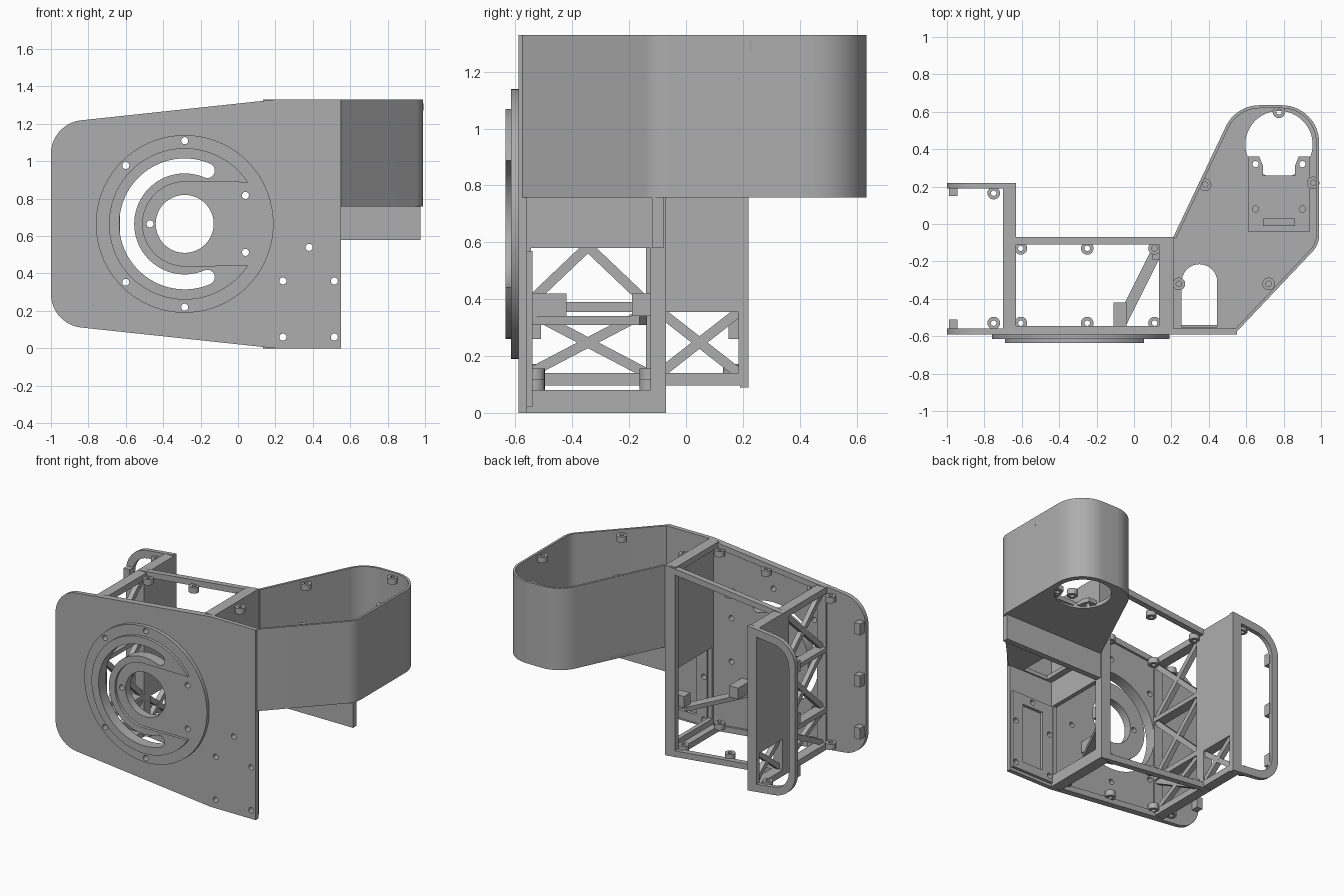
import bpy, bmesh, math
from mathutils import Vector

if "Cube" in bpy.data.objects:
    bpy.data.objects.remove(bpy.data.objects["Cube"])

grey = bpy.data.materials.new("plain grey")
grey.use_nodes = True
GREY = (0.42, 0.42, 0.42, 1)
grey.diffuse_color = GREY
grey.node_tree.nodes["Principled BSDF"].inputs["Base Color"].default_value = GREY


# profile helpers
def arc(cx, cy, r, a0, a1, n=24):
    return [(cx + r * math.cos(math.radians(a0 + (a1 - a0) * i / n)),
             cy + r * math.sin(math.radians(a0 + (a1 - a0) * i / n))) for i in range(n + 1)]


def circle(cx, cy, r, n=32):
    return arc(cx, cy, r, 0, 360, n)[:-1]


def rect(a0, b0, a1, b1):
    return [(a0, b0), (a1, b0), (a1, b1), (a0, b1)]


def rounded(corners, n=10):
    """Polygon of (a, b, radius) corners with arcs at the rounded ones."""
    out = []
    for i, (a, b, r) in enumerate(corners):
        p = Vector((a, b))
        if not r:
            out.append((a, b))
            continue
        u = (Vector(corners[i - 1][:2]) - p).normalized()
        v = (Vector(corners[(i + 1) % len(corners)][:2]) - p).normalized()
        half = u.angle(v) / 2
        c = p + (u + v).normalized() * r / math.sin(half)
        s, e = p + u * r / math.tan(half) - c, p + v * r / math.tan(half) - c
        a0 = math.atan2(s.y, s.x)
        turn = (math.atan2(e.y, e.x) - a0 + math.pi) % (2 * math.pi) - math.pi
        out += arc(c.x, c.y, r, math.degrees(a0), math.degrees(a0 + turn), n)
    return out


def ribbon(path, t):
    """Closed outline of an open path thickened by t on one side."""
    pts = [Vector(p) for p in path]
    inner = []
    for i, p in enumerate(pts):
        d = (pts[min(i + 1, len(pts) - 1)] - pts[max(i - 1, 0)]).normalized()
        inner.append(p + Vector((d.y, -d.x)) * t)
    return path + [tuple(p) for p in reversed(inner)]


def plate(name, loops, axis, lo, hi):
    """Extrude an outline with holes along an axis between lo and hi."""
    cu = bpy.data.curves.new(name, "CURVE")
    cu.dimensions, cu.fill_mode, cu.extrude = "2D", "BOTH", (hi - lo) / 2
    for loop in loops:
        sp = cu.splines.new("POLY")
        sp.points.add(len(loop) - 1)
        for q, (a, b) in zip(sp.points, loop):
            q.co = (a, b, 0, 1)
        sp.use_cyclic_u = True
    tmp = bpy.data.objects.new(name + "_outline", cu)
    me = bpy.data.meshes.new_from_object(tmp)
    bpy.data.objects.remove(tmp)
    bm = bmesh.new()
    bm.from_mesh(me)
    mid = (lo + hi) / 2
    for v in bm.verts:
        a, b, c = v.co
        c += mid
        v.co = {"x": (c, a, b), "y": (a, c, b), "z": (a, b, c)}[axis]
    bmesh.ops.remove_doubles(bm, verts=bm.verts, dist=1e-5)
    bmesh.ops.recalc_face_normals(bm, faces=bm.faces)
    bm.to_mesh(me)
    me.materials.clear()
    me.materials.append(grey)
    ob = bpy.data.objects.new(name, me)
    bpy.context.collection.objects.link(ob)
    bpy.ops.object.select_all(action="DESELECT")
    ob.select_set(True)
    bpy.context.view_layer.objects.active = ob
    bpy.ops.object.shade_smooth_by_angle(angle=math.radians(30))
    return ob


def box(name, x0, x1, y0, y1, z0, z1):
    return plate(name, [rect(x0, y0, x1, y1)], "z", z0, z1)


def bar(name, p, q, w, axis, lo, hi):
    p, q = Vector(p), Vector(q)
    d = (q - p).normalized() * w / 2
    n = Vector((-d.y, d.x))
    return plate(name, [[tuple(k) for k in (p + n, q + n, q - n, p - n)]], axis, lo, hi)


# sloping top and bottom of the body
H = 1.33
def low(x):
    return max(0, (0.2 - x) * 0.107)


def high(x):
    return H - low(x)


# front plate with C slot, bore and screw holes
CX, CZ = -0.285, 0.665
slot = (arc(CX, CZ, 0.35, 67, 293, 48) + arc(CX + 0.121, CZ - 0.285, 0.04, 293, 473, 10)[1:-1]
        + arc(CX, CZ, 0.27, 293, 67, 48) + arc(CX + 0.121, CZ + 0.285, 0.04, 247, 427, 10)[1:-1])
bore = circle(CX, CZ, 0.155, 48)
disc_screws = [circle(a, CZ + s * b, 0.019, 14) for a, b in ((-0.6, 0.312), (CX, 0.445), (0.04, 0.152))
               for s in (-1, 1)] + [circle(-0.47, CZ, 0.019, 14)]
panel_screws = [circle(a, b, 0.019, 14) for a, b in
                ((0.24, 0.06), (0.515, 0.06), (0.24, 0.36), (0.515, 0.36), (0.38, 0.54))]
outline = rounded([(-1, low(-1), 0.18), (0.2, 0, 0), (0.55, 0, 0), (0.55, H, 0), (0.2, H, 0),
                   (-1, high(-1), 0.18)])
plate("front_plate", [outline, slot, bore] + disc_screws + panel_screws, "y", -0.59, -0.56)
plate("front_disc", [circle(CX, CZ, 0.475, 72), slot, bore] + disc_screws, "y", -0.615, -0.59)
raised = arc(CX, CZ, 0.405, 33.3, 326.7, 60) + arc(CX, CZ, 0.225, 270, 90, 32)
plate("raised_c_ring", [raised, slot], "y", -0.635, -0.615)
plate("inner_panel", [rect(0.215, 0.02, 0.54, 0.57), rect(0.3, 0.08, 0.46, 0.5)] + panel_screws,
      "y", -0.56, -0.54)

# open body frame
L, R = -0.7, 0.21
frame = [(L, low(L)), (0.2, 0), (R, 0), (R, H), (0.2, H), (L, high(L))]
window = [(L + 0.07, low(-0.63) + 0.04), (0.135, 0.05), (0.135, H - 0.05), (L + 0.07, high(-0.63) - 0.04)]
plate("rear_frame", [frame, window], "y", -0.11, -0.07)
plate("right_wall", [rect(-0.56, 0, -0.07, H), rect(-0.545, 0.08, -0.125, 0.58)], "x", 0.18, R)
for nm, z in (("bottom", 0), ("top", H - 0.04)):
    box(nm + "_cross_rail", 0.135, 0.19, -0.56, -0.08, z, z + 0.04)
    rail = [(L, low(L)), (0.2, 0), (0.2, 0.04), (L, low(L) + 0.04)]
    if z:
        rail = [(a, H - b) for a, b in rail]
    plate(nm + "_front_rail", [rail], "y", -0.565, -0.545)

# truss side wall with its crossed braces
Z0, Z1 = low(L), high(L)
bays = [(-0.55, -0.14, 0.14, 0.355), (-0.09, 0.185, 0.14, 0.355),
        (-0.55, -0.14, 0.39, 0.78), (-0.55, -0.14, 0.81, 1.19)]
plate("left_wall", [rect(-0.56, Z0, 0.22, Z1)] + [rect(a, c, b, d) for a, b, c, d in bays],
      "x", L, -0.63)
for a, b, c, d in bays:
    bar("truss_brace_up", (a, c), (b, d), 0.035, "x", -0.675, -0.64)
    bar("truss_brace_down", (a, d), (b, c), 0.035, "x", -0.674, -0.641)

# rear flange on the wing, and ears along both wing edges
flange = rounded([(-1, low(-1), 0.18), (-0.63, low(-0.63), 0), (-0.63, high(-0.63), 0), (-1, high(-1), 0.18)])
opening = rounded([(-0.95, 0.18, 0.13), (-0.7, 0.15, 0), (-0.7, 1.18, 0), (-0.95, 1.15, 0.13)])
plate("rear_flange", [flange, opening], "y", 0.19, 0.22)
for y0, y1 in ((-0.56, -0.51), (0.15, 0.2)):
    for z in (0.3, 0.665, 1.03):
        box("wing_ear", -0.99, -0.945, y0, y1, z - 0.04, z + 0.04)


# screw bosses
def boss(x, y, z):
    plate("screw_boss", [circle(x, y, 0.034, 16), circle(x, y, 0.015, 12)], "z", z, z + 0.04)


for x, ys in ((-0.605, (-0.13, -0.53)), (-0.25, (-0.13, -0.53)), (0.11, (-0.13, -0.53)),
              (-0.75, (0.165, -0.53))):
    for y in ys:
        boss(x, y, low(x) + 0.03)
        boss(x, y, high(x) - 0.07)

# slanted shelf inside the body
bar("shelf_brace", (-0.08, -0.55), (0.12, -0.15), 0.06, "z", 0.31, 0.34)
box("shelf_front_block", -0.11, -0.04, -0.56, -0.42, 0.34, 0.42)
box("shelf_rear_block", 0.1, 0.18, -0.19, -0.12, 0.34, 0.42)

# tall rounded shroud with its floor
FLOOR = 0.757
path = rounded([(R, -0.07, 0), (0.545, 0.635, 0.2), (0.99, 0.635, 0.2), (0.99, -0.11, 0.13), (0.55, -0.575, 0)], 16)
plate("shroud_wall", [ribbon(path, 0.016)], "z", FLOOR, H)
arch = arc(0.35, -0.31, 0.095, 0, 180, 16) + [(0.255, -0.55), (0.445, -0.55)]
plate("shroud_floor", [path + [(R - 0.01, -0.575)], arch, circle(0.775, 0.425, 0.18, 48)], "z", FLOOR, 0.785)
for x, y in ((0.38, 0.21), (0.775, 0.6), (0.958, 0.22), (0.72, -0.32), (0.24, -0.32)):
    boss(x, y, H - 0.06)
mount = [(0.61, -0.04), (0.94, -0.04), (0.94, 0.36), (0.88, 0.36), (0.86, 0.31), (0.86, 0.26),
         (0.69, 0.26), (0.69, 0.31), (0.67, 0.36), (0.61, 0.36)]
plate("motor_mount", [mount] + [circle(a, b, 0.017, 12) for a in (0.65, 0.9) for b in (0.08, 0.32)],
      "z", 0.77, 0.8)
box("mount_step", 0.69, 0.86, -0.01, 0.03, 0.8, 0.815)
box("support_rib", 0.19, 0.975, -0.12, -0.08, 0.58, FLOOR + 0.01)
